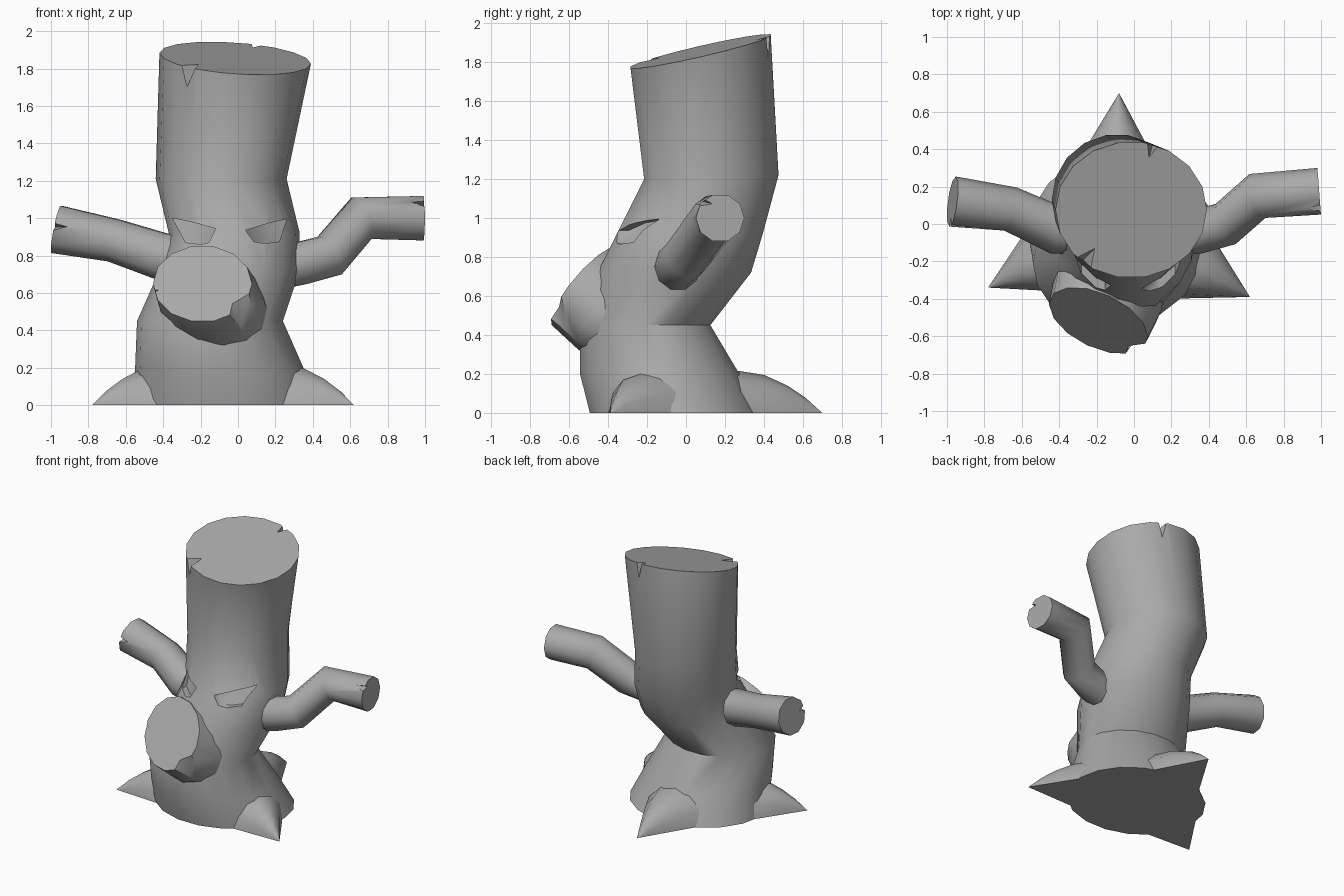
import bpy, bmesh, math
from mathutils import Vector
from mathutils.bvhtree import BVHTree

if "Cube" in bpy.data.objects:
    bpy.data.objects.remove(bpy.data.objects["Cube"])

bark = bpy.data.materials.new("bark_grey")
bark.diffuse_color = (0.4, 0.4, 0.4, 1)
bark.use_nodes = True
bark.node_tree.nodes["Principled BSDF"].inputs["Base Color"].default_value = bark.diffuse_color


def finish(name, bm):
    bmesh.ops.recalc_face_normals(bm, faces=bm.faces)
    mesh = bpy.data.meshes.new(name)
    bm.to_mesh(mesh)
    bm.free()
    mesh.materials.append(bark)
    obj = bpy.data.objects.new(name, mesh)
    bpy.context.collection.objects.link(obj)
    return obj


def loft(name, rings):
    """Skin closed rings of points and cap both ends."""
    bm = bmesh.new()
    rows = [[bm.verts.new(p) for p in ring] for ring in rings]
    n = len(rows[0])
    for a, b in zip(rows, rows[1:]):
        for i in range(n):
            j = (i + 1) % n
            bm.faces.new((a[i], a[j], b[j], b[i]))
    bm.faces.new(rows[0])
    bm.faces.new(rows[-1])
    return finish(name, bm)


def hull(name, points):
    bm = bmesh.new()
    for p in points:
        bm.verts.new(p)
    bmesh.ops.convex_hull(bm, input=bm.verts)
    return finish(name, bm)


def select(obj):
    bpy.ops.object.select_all(action='DESELECT')
    obj.select_set(True)
    bpy.context.view_layer.objects.active = obj


def cut(obj, cutter):
    select(obj)
    mod = obj.modifiers.new("cut", 'BOOLEAN')
    mod.operation = 'DIFFERENCE'
    mod.solver = 'EXACT'
    mod.object = cutter
    bpy.ops.object.modifier_apply(modifier=mod.name)
    bpy.data.objects.remove(cutter)


def smooth(obj, angle=48):
    select(obj)
    bpy.ops.object.shade_smooth_by_angle(angle=math.radians(angle))


def angles(n):
    return [2 * math.pi * i / n for i in range(n)]


# Trunk: x min, x max, y min, y max, height, slope in y, slope in x
sections = [
    (-0.57, 0.43, -0.50, 0.38, 0.00, 0, 0),
    (-0.55, 0.35, -0.55, 0.28, 0.20, 0, 0),
    (-0.54, 0.24, -0.55, 0.13, 0.45, 0, 0),
    (-0.42, 0.33, -0.46, 0.34, 0.72, 0, 0),
    (-0.37, 0.33, -0.36, 0.40, 0.92, 0, 0),
    (-0.44, 0.26, -0.22, 0.48, 1.21, 0.03, 0),
    (-0.42, 0.39, -0.29, 0.44, 1.855, 0.23, -0.07),
]
rings = []
for x0, x1, y0, y1, z, sy, sx in sections:
    ring = []
    for t in angles(18):
        dx, dy = (x1 - x0) / 2 * math.cos(t), (y1 - y0) / 2 * math.sin(t)
        ring.append(((x0 + x1) / 2 + dx, (y0 + y1) / 2 + dy, z + sy * dy + sx * dx))
    rings.append(ring)
trunk = loft("trunk", rings)

# Sunken eyes following the trunk surface
bm = bmesh.new()
bm.from_mesh(trunk.data)
surface = BVHTree.FromBMesh(bm)
bm.free()
eyes = [
    [(-0.35, 1.0), (-0.25, 0.98), (-0.12, 0.945), (-0.155, 0.87), (-0.20, 0.86), (-0.28, 0.87)],
    [(0.26, 0.995), (0.17, 0.975), (0.04, 0.935), (0.085, 0.875), (0.14, 0.865), (0.22, 0.875)],
]
for outline in eyes:
    hits = [surface.ray_cast(Vector((x, -2, z)), Vector((0, 1, 0)))[0]
            or Vector((x, 0, z)) for x, z in outline]
    cut(trunk, loft("eye_cutter", [[p + Vector((0, d, 0)) for p in hits]
                                   for d in (-0.12, 0.05)]))

# Splits in the trunk rim
cut(trunk, hull("front_split", [(-0.19, -0.11, 1.86), (-0.37, -0.20, 1.87),
                                (-0.21, -0.33, 1.86), (-0.31, -0.23, 1.63)]))
cut(trunk, hull("back_split", [(0.07, 0.32, 1.97), (0.06, 0.50, 1.97),
                               (0.17, 0.46, 1.97), (0.11, 0.46, 1.75)]))
smooth(trunk)

# Sawn-off snout: slanted face flaring back into the trunk
face = []
for t in angles(14):
    x, z = -0.19 + 0.265 * math.cos(t), 0.65 + 0.205 * math.sin(t)
    face.append(Vector((x, -0.41 - 0.33 * (x + 0.1) + 0.76 * (z - 0.83), z)))
mid = sum(face, Vector()) / len(face)
snout = loft("snout", [[mid + (p - mid) * s + Vector(d) for p in face] for s, d in (
    (1.0, (0, 0, 0)), (1.08, (0.05, 0.15, -0.11)), (1.1, (0.09, 0.42, -0.22)))])
cut(snout, hull("large_chip", [(-0.05, -0.67, 0.60), (0.10, -0.65, 0.69), (-0.09, -0.78, 0.43),
                               (0.06, -0.57, 0.29), (0.12, -0.75, 0.45)]))
cut(snout, hull("small_chip", [(-0.39, -0.52, 0.65), (-0.52, -0.50, 0.70),
                               (-0.52, -0.50, 0.60), (-0.48, -0.38, 0.56)]))
smooth(snout)


# Pointed roots: arched sections growing from the tip towards the trunk
def root(name, tip):
    tip = Vector(tip)
    axis = (Vector((-0.1, 0, 0)) - tip).normalized()
    side = Vector((-axis.y, axis.x, 0))
    rings = []
    for d, h in ((0.002, 0.001), (0.09, 0.08), (0.18, 0.14), (0.30, 0.195), (0.46, 0.22)):
        rings.append([tip + axis * d + side * (0.57 * d * math.cos(math.pi * i / 6))
                      + Vector((0, 0, h * math.sin(math.pi * i / 6))) for i in range(7)])
    smooth(loft(name, rings))


root("left_root", (-0.78, -0.34, 0))
root("right_root", (0.62, -0.39, 0))
root("back_root", (-0.08, 0.70, 0))


# Bent branches: round sections following a path
def branch(name, path, chip):
    pts = [Vector(p[:3]) for p in path]
    rings = []
    for i, p in enumerate(pts):
        before = (p - pts[max(i - 1, 0)]).normalized()
        after = (pts[min(i + 1, len(pts) - 1)] - p).normalized()
        tangent = (before + after).normalized()
        u = tangent.cross(Vector((0, 0, 1))).normalized()
        v = u.cross(tangent)
        rings.append([p + (u * math.cos(t) + v * math.sin(t)) * path[i][3] for t in angles(10)])
    obj = loft(name, rings)
    cut(obj, hull("branch_chip", chip))
    smooth(obj)


branch("left_branch",
       [(-0.25, -0.03, 0.76, 0.135), (-0.42, -0.03, 0.80, 0.13), (-0.66, 0.08, 0.88, 0.12),
        (-0.97, 0.12, 0.94, 0.135)],
       [(-0.89, -0.03, 0.955), (-1.05, -0.06, 1.02), (-1.05, -0.06, 0.91), (-1.05, 0.10, 0.95)])
branch("right_branch",
       [(0.20, -0.05, 0.73, 0.12), (0.34, -0.04, 0.76, 0.12), (0.49, 0.0, 0.80, 0.12),
        (0.66, 0.15, 1.0, 0.125), (0.99, 0.175, 1.0, 0.125)],
       [(0.91, 0.07, 1.09), (1.05, 0.03, 1.14), (1.05, 0.03, 1.04), (1.05, 0.18, 1.06)])
